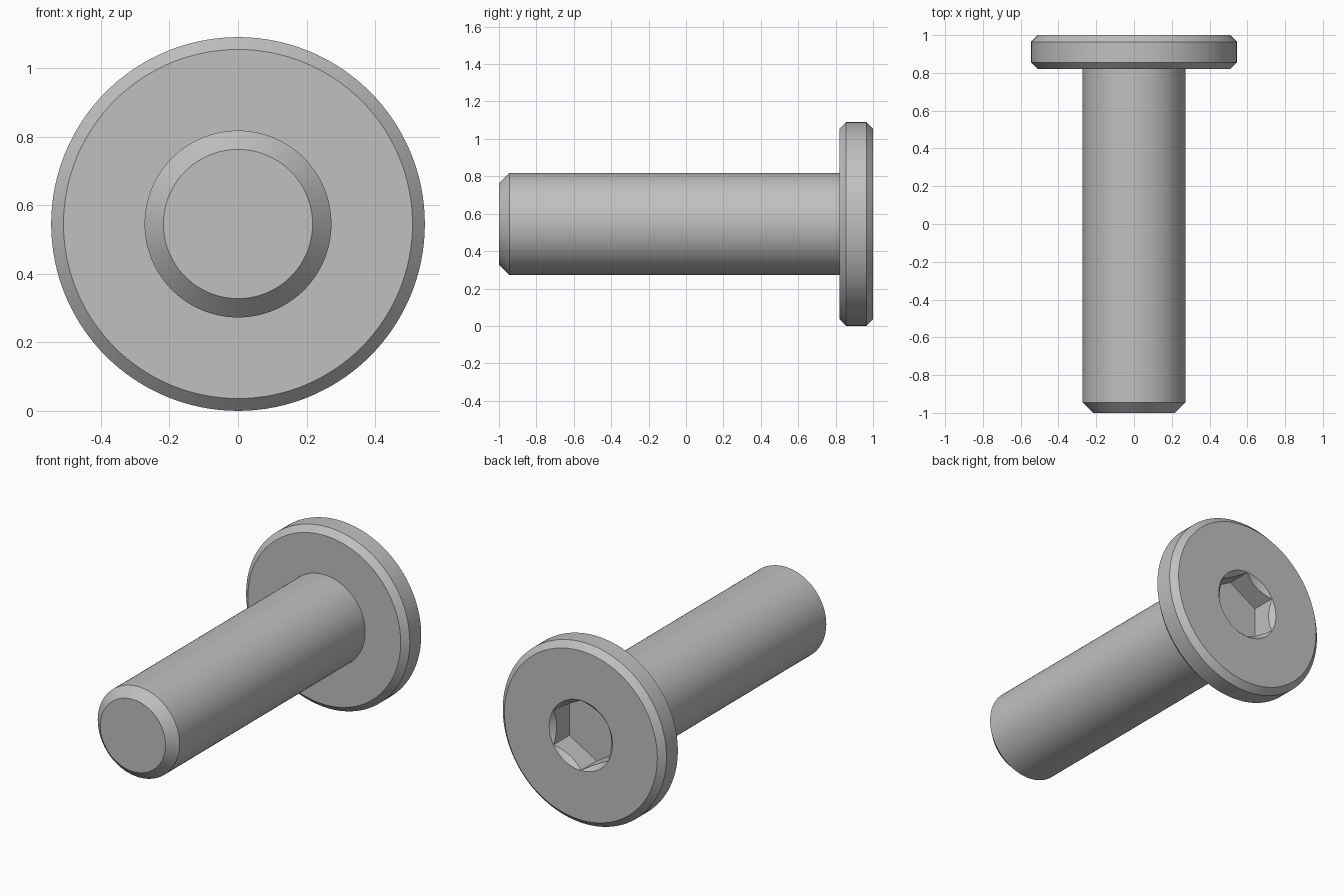
import bpy, bmesh, math
from mathutils import Matrix, Vector

cube = bpy.data.objects.get("Cube")
if cube:
    bpy.data.objects.remove(cube, do_unlink=True)

HEAD_R, SHAFT_R = 0.545, 0.2725
HEAD_CHAMFER, TIP_CHAMFER = 0.036, 0.055
HEAD_FRONT = 0.82
SOCKET_R, SOCKET_DEPTH = 0.21, 0.15
CENTRE = Vector((0, 0, HEAD_R))

steel = bpy.data.materials.new("grey steel")
steel.use_nodes = True
colour = (0.527, 0.527, 0.527, 1)
steel.diffuse_color = colour
steel.node_tree.nodes["Principled BSDF"].inputs["Base Color"].default_value = colour


def lathe(name, profile, sides):
    """Revolve (radius, y) points about the screw axis."""
    bm = bmesh.new()
    verts = [bm.verts.new((0, y, r)) for r, y in profile]
    edges = [bm.edges.new(pair) for pair in zip(verts, verts[1:])]
    bmesh.ops.spin(bm, geom=verts + edges, cent=(0, 0, 0), axis=(0, 1, 0),
                   angle=math.tau, steps=sides)
    bmesh.ops.remove_doubles(bm, verts=bm.verts, dist=1e-5)
    bmesh.ops.recalc_face_normals(bm, faces=bm.faces)
    bm.transform(Matrix.Translation(CENTRE))
    mesh = bpy.data.meshes.new(name)
    bm.to_mesh(mesh)
    bm.free()
    mesh.materials.append(steel)
    obj = bpy.data.objects.new(name, mesh)
    bpy.context.collection.objects.link(obj)
    return obj


# Shaft and flat head in one turned profile, chamfered at tip and rim
screw = lathe("screw_body", [
    (0, -1), (SHAFT_R - TIP_CHAMFER, -1), (SHAFT_R, -1 + TIP_CHAMFER),
    (SHAFT_R, HEAD_FRONT),
    (HEAD_R - HEAD_CHAMFER, HEAD_FRONT), (HEAD_R, HEAD_FRONT + HEAD_CHAMFER),
    (HEAD_R, 1 - HEAD_CHAMFER), (HEAD_R - HEAD_CHAMFER, 1), (0, 1)], 128)

# Hexagonal socket and its conical lead-in
hexagon = lathe("hex_cutter", [
    (0, 1 - SOCKET_DEPTH), (SOCKET_R, 1 - SOCKET_DEPTH),
    (SOCKET_R, 1.02), (0, 1.02)], 6)
rim = SOCKET_R + 0.001
lead_in = lathe("lead_in_cutter", [
    (0, 0.96), (rim - 0.04, 0.96), (rim + 0.02, 1.02), (0, 1.02)], 96)

bpy.ops.object.select_all(action="DESELECT")
screw.select_set(True)
bpy.context.view_layer.objects.active = screw
for cutter in (hexagon, lead_in):
    cutter.hide_render = True
    cut = screw.modifiers.new(cutter.name, "BOOLEAN")
    cut.operation = "DIFFERENCE"
    cut.solver = "EXACT"
    cut.object = cutter
    bpy.ops.object.modifier_apply(modifier=cut.name)
    bpy.data.objects.remove(cutter, do_unlink=True)

bpy.ops.object.shade_smooth_by_angle(angle=math.radians(30))
